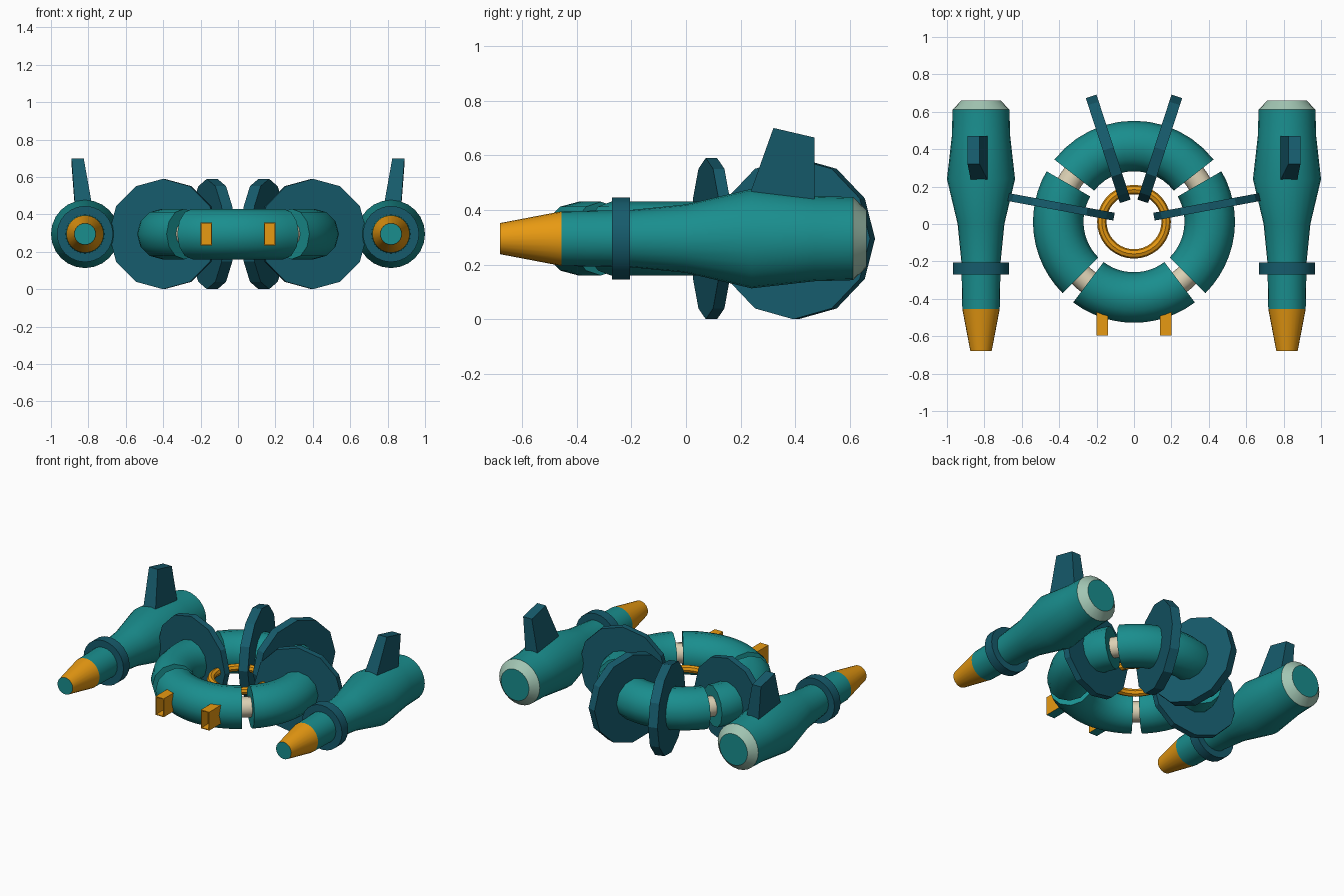
import bpy, bmesh
from math import sin, cos, pi, radians
from mathutils import Matrix, Vector

if "Cube" in bpy.data.objects:
    bpy.data.objects.remove(bpy.data.objects["Cube"])


def material(name, rgb):
    m = bpy.data.materials.new(name)
    m.diffuse_color = (*rgb, 1)
    m.use_nodes = True
    m.node_tree.nodes["Principled BSDF"].inputs["Base Color"].default_value = m.diffuse_color
    return m


TEAL = material("teal", (0.010, 0.27, 0.27))
NAVY = material("dark_blue", (0.008, 0.105, 0.15))
GOLD = material("gold", (0.80, 0.32, 0.006))
MINT = material("mint", (0.36, 0.56, 0.45))
CREAM = material("cream", (0.72, 0.64, 0.46))
ZC = 0.295
RING = Vector((0, 0.012, ZC))


def finish(name, bm, mats, smooth=None):
    bmesh.ops.recalc_face_normals(bm, faces=bm.faces)
    me = bpy.data.meshes.new(name)
    bm.to_mesh(me)
    bm.free()
    for m in mats:
        me.materials.append(m)
    ob = bpy.data.objects.new(name, me)
    bpy.context.collection.objects.link(ob)
    if smooth:
        bpy.ops.object.select_all(action='DESELECT')
        ob.select_set(True)
        bpy.context.view_layer.objects.active = ob
        bpy.ops.object.shade_smooth_by_angle(angle=radians(smooth))
    return ob


def skin(bm, rings, closed=False):
    """Bridge successive vertex loops; cap the ends unless closed."""
    n = len(rings[0])
    pairs = list(zip(rings, rings[1:] + rings[:1]))
    for a, b in pairs if closed else pairs[:-1]:
        for i in range(n):
            j = (i + 1) % n
            bm.faces.new((a[i], a[j], b[j], b[i]))
    if not closed:
        bm.faces.new(rings[0])
        bm.faces.new(rings[-1])


def lathe(name, profile, mats, n=24, loc=(0, 0, 0), turn=0, smooth=None):
    """Turned part around the y axis from (y, radius) points."""
    bm = bmesh.new()
    skin(bm, [[bm.verts.new((r * cos(2 * pi * i / n), y, r * sin(2 * pi * i / n)))
               for i in range(n)] for y, r in profile])
    bm.transform(Matrix.Translation(loc) @ Matrix.Rotation(radians(turn), 4, 'Z'))
    return finish(name, bm, mats, smooth)


def arc(name, a0, a1, major, minor, mat, steps, n=12, smooth=35):
    """Torus piece between two angles (degrees)."""
    bm = bmesh.new()
    closed = a1 - a0 >= 360
    rings = []
    for k in range(steps if closed else steps + 1):
        a = radians(a0 + (a1 - a0) * k / steps)
        rings.append([])
        for i in range(n):
            t = 2 * pi * i / n
            r = major + minor * cos(t)
            rings[-1].append(bm.verts.new(RING + Vector((r * cos(a), r * sin(a), minor * sin(t)))))
    skin(bm, rings, closed)
    return finish(name, bm, [mat], smooth)


def loft(name, loops, mat):
    bm = bmesh.new()
    skin(bm, [[bm.verts.new(p) for p in loop] for loop in loops])
    return finish(name, bm, [mat])


# segmented main ring, joints between segments, thin inner ring
for name, a0, a1 in (("front", -127, -53), ("right", -45, 30), ("back", 38, 142), ("left", 150, 225)):
    arc("ring_segment_" + name, a0, a1, 0.405, 0.135, TEAL, 12)
for i, a in enumerate((34, 146, 229, -49)):
    arc(f"ring_joint_{i}", a - 5, a + 5, 0.405, 0.065, CREAM, 2)
arc("inner_ring", 0, 360, 0.172, 0.025, GOLD, 36, 8)

for s, side in ((1, "right"), (-1, "left")):
    # twelve-sided fins threaded onto the ring
    for name, x, y, a, t in (("side", 0.397, 0.093, 10.5, 0.021), ("back", 0.138, 0.402, 72, 0.03)):
        lathe(f"{name}_disc_{side}", [(-t, 0.295), (t, 0.295)], [NAVY], 12, (s * x, y, ZC), s * a)

    # side pods: body, nozzle, collar, tail cap
    pod = (s * 0.818, 0, ZC)
    lathe("pod_body_" + side, [(-0.455, 0.1), (-0.2, 0.105), (0.0, 0.125), (0.24, 0.182),
                               (0.47, 0.156), (0.612, 0.152)], [TEAL], 24, pod, 0, 35)
    nose = lathe("pod_nozzle_" + side, [(-0.68, 0.057), (-0.455, 0.1)], [GOLD, TEAL], 24, pod, 0, 35)
    cap = lathe("pod_tail_cap_" + side, [(0.612, 0.152), (0.66, 0.105)], [MINT, TEAL], 24, pod, 0, 35)
    nose.data.polygons[-2].material_index = 1
    cap.data.polygons[-1].material_index = 1
    lathe("pod_collar_" + side, [(-0.27, 0.15), (-0.205, 0.15)], [NAVY], 24, pod, 0, 35)

    # tapered upright fin leaning outwards
    base = [(0.775, 0.22, 0.42), (0.87, 0.22, 0.42), (0.87, 0.47, 0.40), (0.775, 0.47, 0.40)]
    top = [(0.825, 0.32, 0.70), (0.89, 0.32, 0.70), (0.89, 0.47, 0.665), (0.825, 0.47, 0.665)]
    loft("pod_fin_" + side, [[(s * x, y, z) for x, y, z in loop] for loop in (base, top)], NAVY)

    # hollow front bracket with a teal underside
    bm = bmesh.new()
    bmesh.ops.create_cube(bm, size=1, matrix=Matrix.Translation((s * 0.17, -0.53, ZC))
                          @ Matrix.Diagonal((0.062, 0.13, 0.125, 1)))
    bm.normal_update()
    front = min(bm.faces, key=lambda f: f.calc_center_median().y)
    under = min(bm.faces, key=lambda f: f.calc_center_median().z)
    under.material_index = 1
    bmesh.ops.inset_region(bm, faces=[front], thickness=0.008)
    bmesh.ops.translate(bm, verts=bmesh.ops.extrude_discrete_faces(bm, faces=[front])["faces"][0].verts,
                        vec=(0, 0.07, 0))
    finish("front_bracket_" + side, bm, [GOLD, TEAL])
